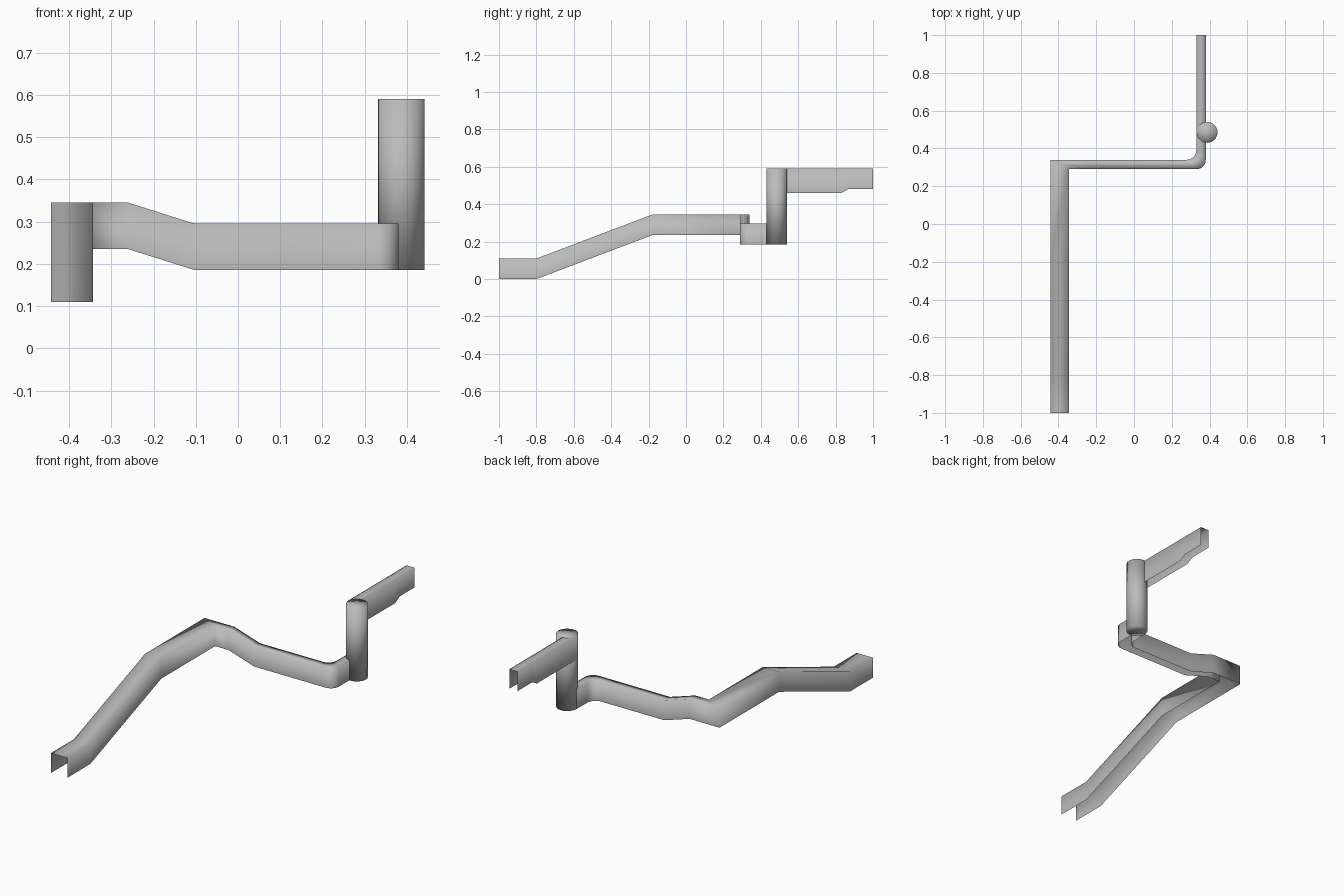
import bpy, bmesh, math

cube = bpy.data.objects.get("Cube")
if cube:
    bpy.data.objects.remove(cube, do_unlink=True)

grey = bpy.data.materials.new("plain_grey")
grey.use_nodes = True
grey.diffuse_color = (0.5, 0.5, 0.5, 1)
grey.node_tree.nodes["Principled BSDF"].inputs["Base Color"].default_value = (0.5, 0.5, 0.5, 1)


def finish(name, bm):
    bmesh.ops.recalc_face_normals(bm, faces=bm.faces)
    for f in bm.faces:
        f.smooth = True
    mesh = bpy.data.meshes.new(name)
    bm.to_mesh(mesh)
    bm.free()
    mesh.materials.append(grey)
    obj = bpy.data.objects.new(name, mesh)
    bpy.context.collection.objects.link(obj)
    return obj


def channel(name, stations):
    """Sheet channel, open below: each station is left xy, right xy, top z, bottom z."""
    bm = bmesh.new()
    rows = []
    for (lx, ly), (rx, ry), top, low in stations:
        rows.append([bm.verts.new(p) for p in
                     ((lx, ly, low), (lx, ly, top), (rx, ry, top), (rx, ry, low))])
    for a, b in zip(rows, rows[1:]):
        for i in range(3):
            bm.faces.new((a[i], a[i + 1], b[i + 1], b[i]))
    # Outward normals: the top strip must face up
    obj = finish(name, bm)
    if obj.data.polygons[1].normal.z < 0:
        obj.data.flip_normals()
    return obj


# Ramp, cross run and rounded elbow as one mitred channel
H = 0.11
path = [((-0.443, y), (-0.343, y), z, z - H)
        for y, z in ((-1, H), (-0.8, H), (-0.18, 0.345))]
path.append(((-0.443, 0.34), (-0.343, 0.29), 0.345, 0.235))
path += [((x, 0.34), (x, 0.29), z, z - H) for x, z in ((-0.26, 0.345), (-0.105, 0.296))]
R = 0.05
for i in range(9):
    a = math.pi / 2 * (i / 8 - 1)
    x, y = 0.28 + R * math.cos(a), 0.39 + R * math.sin(a)
    path.append(((x, y), (x + R, y - R), 0.296, 0.186))
path.append(((0.33, 0.485), (0.38, 0.485), 0.296, 0.186))
channel("lower_channel", path)

# Upper outlet channel with stepped lower edge
channel("upper_channel", [((0.33, y), (0.38, y), 0.59, low) for y, low in
                          ((0.48, 0.46), (0.83, 0.46), (0.87, 0.482), (1, 0.482))])

# Upright round riser
bm = bmesh.new()
bmesh.ops.create_cone(bm, cap_ends=True, cap_tris=True, segments=32,
                      radius1=0.055, radius2=0.055, depth=0.404)
bmesh.ops.translate(bm, verts=bm.verts, vec=(0.387, 0.485, 0.388))
finish("riser", bm)
